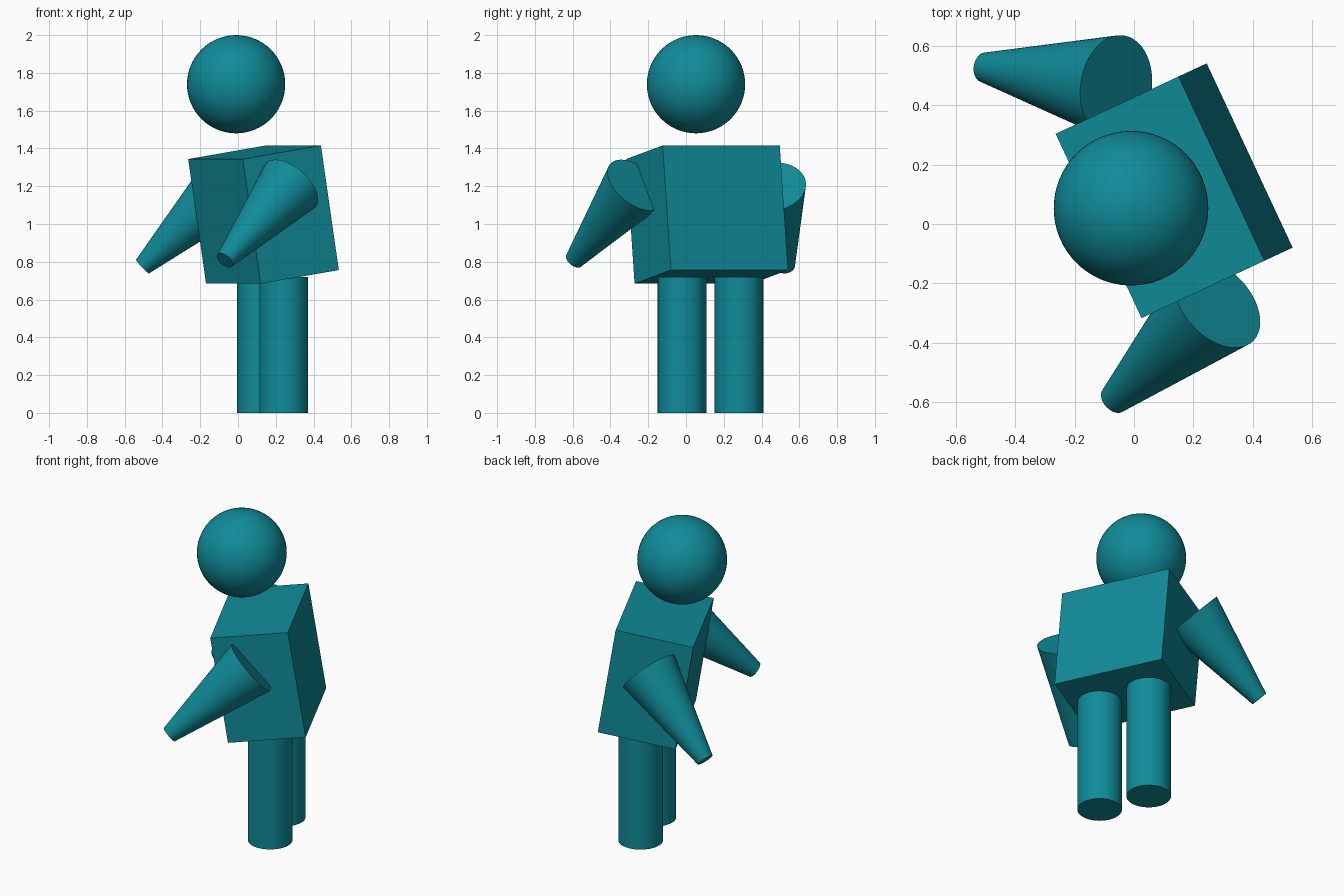
import bpy
from math import radians
from mathutils import Vector

cube = bpy.data.objects.get("Cube")
if cube:
    bpy.data.objects.remove(cube, do_unlink=True)

# Single teal material
TEAL = (0.005, 0.26, 0.32, 1.0)
teal = bpy.data.materials.new("teal")
teal.use_nodes = True
teal.diffuse_color = TEAL
bsdf = next(n for n in teal.node_tree.nodes if n.type == 'BSDF_PRINCIPLED')
bsdf.inputs["Base Color"].default_value = TEAL


def finish(name, smooth=True):
    """Name and colour the active object, smoothing its round sides."""
    obj = bpy.context.object
    obj.name = name
    obj.data.materials.append(teal)
    if smooth:
        bpy.ops.object.shade_smooth_by_angle(angle=radians(30))
    return obj


def limb(name, start, end, r_start, r_end):
    """Capped cylinder or tapered cone running between two points."""
    a, b = Vector(start), Vector(end)
    axis = b - a
    bpy.ops.mesh.primitive_cone_add(
        vertices=64, radius1=r_start, radius2=r_end, depth=axis.length,
        location=(a + b) / 2,
        rotation=axis.to_track_quat('Z', 'Y').to_euler())
    return finish(name)


# Head, floating above the body
bpy.ops.mesh.primitive_uv_sphere_add(
    segments=64, ring_count=32, radius=0.26, location=(-0.01, 0.053, 1.74))
finish("head")

# Torso, turned sideways and leaning forward
bpy.ops.mesh.primitive_cube_add(
    size=1, location=(0.135, 0.112, 1.05),
    rotation=(0, radians(-9), radians(25)))
bpy.context.object.scale = (0.462, 0.684, 0.668)
finish("torso", smooth=False)

# Straight legs
for name, x, y in (("left_leg", 0.242, -0.021), ("right_leg", 0.124, 0.28)):
    limb(name, (x, y, 0), (x, y, 0.72), 0.129, 0.129)

# Tapered arms, wide at the shoulder and narrow at the hand
limb("left_arm", (0.28, -0.267, 1.206), (-0.07, -0.593, 0.808), 0.175, 0.05)
limb("right_arm", (-0.06, 0.461, 1.197), (-0.505, 0.527, 0.775), 0.175, 0.05)
